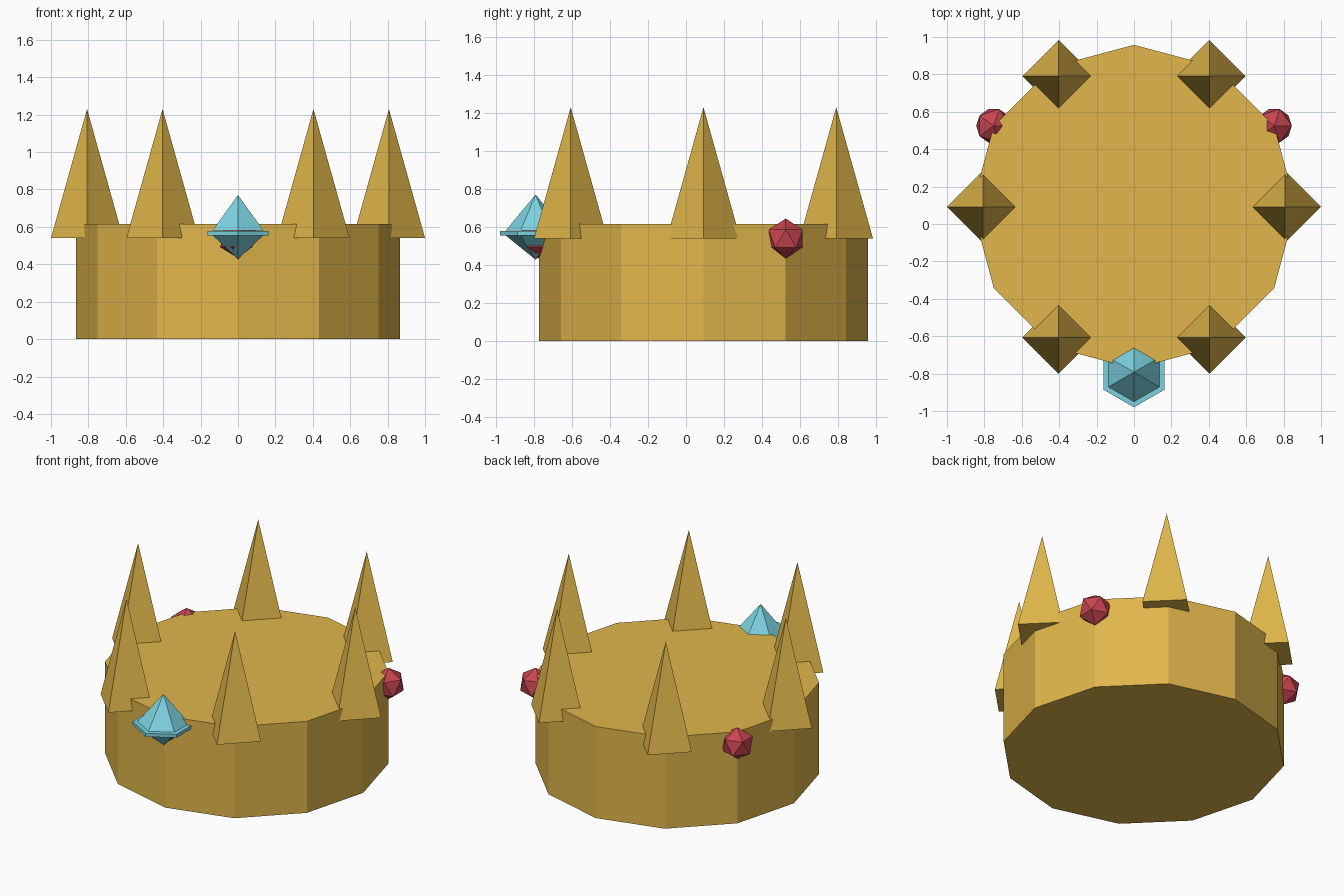
import bpy
from math import radians, cos, sin, pi

if "Cube" in bpy.data.objects:
    bpy.data.objects.remove(bpy.data.objects["Cube"])

CY = 0.092  # centre of the band in y


def material(name, rgb):
    m = bpy.data.materials.new(name)
    m.diffuse_color = (*rgb, 1)
    m.use_nodes = True
    m.node_tree.nodes["Principled BSDF"].inputs["Base Color"].default_value = m.diffuse_color
    return m


gold = material("gold", (0.75, 0.47, 0.07))
red = material("red", (0.58, 0.06, 0.08))
cyan = material("cyan", (0.20, 0.65, 0.75))


def finish(name, mat):
    ob = bpy.context.object
    ob.name = name
    ob.data.materials.append(mat)
    return ob


def prism(name, sides, r_bottom, r_top, z0, z1, x, y, mat):
    # cone or prism between two heights, first corner on the y axis
    bpy.ops.mesh.primitive_cone_add(vertices=sides, radius1=r_bottom, radius2=r_top,
                                    depth=z1 - z0, location=(x, y, (z0 + z1) / 2))
    return finish(name, mat)


def ring(radius, degrees):
    a = radians(degrees)
    return radius * cos(a), CY + radius * sin(a)


# Twelve-sided solid band
prism("band", 12, 0.866, 0.866, 0, 0.615, 0, CY, gold)

# Six four-sided spikes
for i in range(6):
    prism(f"spike_{i}", 4, 0.193, 0, 0.54, 1.23, *ring(0.807, 60 * i), gold)

# Three small round gems, the front one mostly inside the large gem
for i in range(3):
    x, y = ring(0.866, 30 + 120 * i)
    bpy.ops.mesh.primitive_ico_sphere_add(subdivisions=1, radius=0.105, location=(x, y, 0.539))
    finish(f"small_gem_{i}", red)

# Large front gem: crown, girdle and pointed base
gx, gy = 0, -0.792
prism("gem_crown", 6, 0.158, 0, 0.58, 0.77, gx, gy, cyan)
prism("gem_girdle", 6, 0.188, 0.188, 0.555, 0.578, gx, gy, cyan)
prism("gem_base", 6, 0, 0.158, 0.428, 0.556, gx, gy, cyan)
